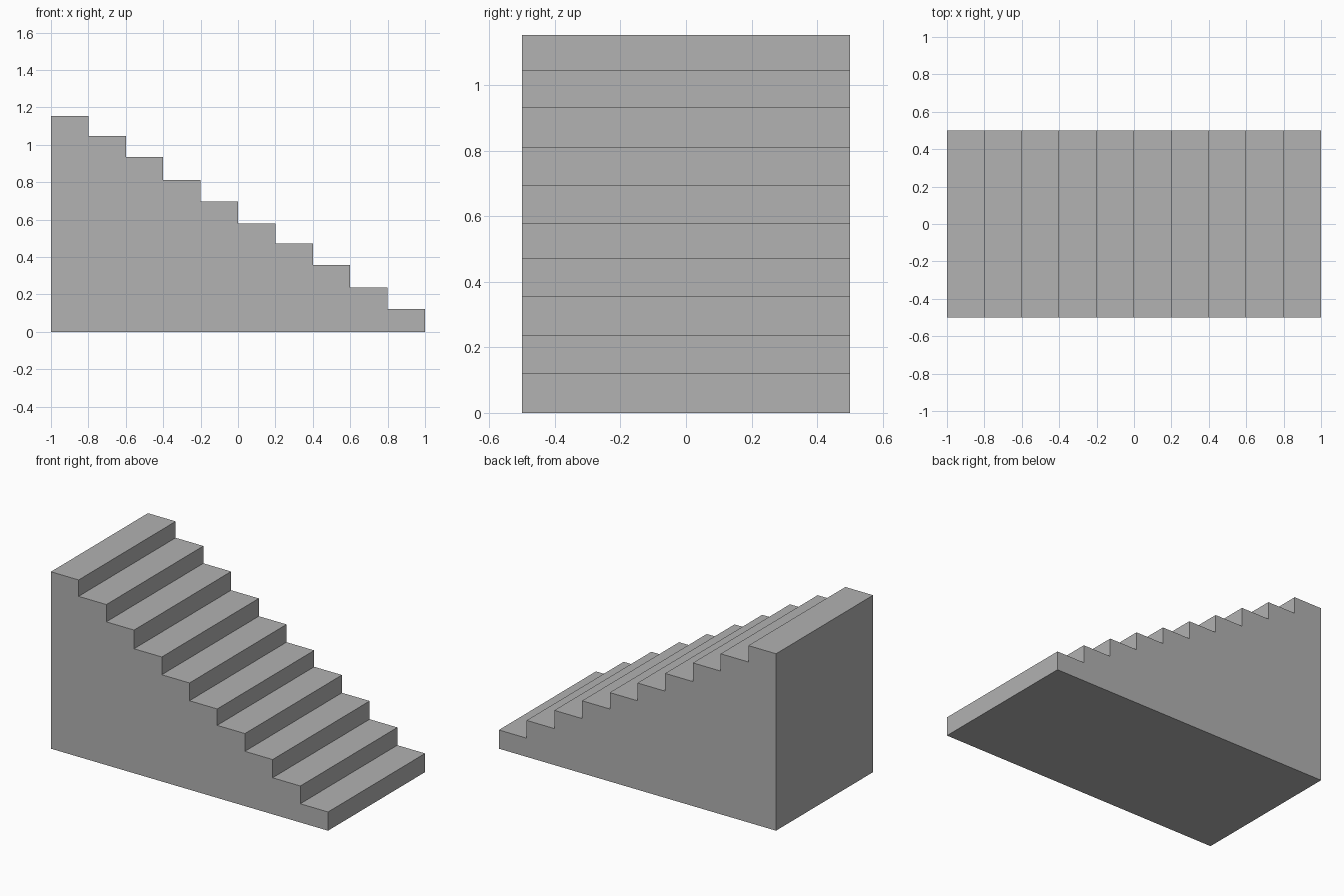
import bpy
import bmesh

cube = bpy.data.objects.get("Cube")
if cube:
    bpy.data.objects.remove(cube, do_unlink=True)

# Plain grey stone
stone = bpy.data.materials.new("grey stone")
stone.use_nodes = True
colour = (0.445, 0.445, 0.445, 1)
stone.diffuse_color = colour
stone.node_tree.nodes["Principled BSDF"].inputs["Base Color"].default_value = colour

# Tread heights, from the lowest step up to the top one
heights = [0.122, 0.238, 0.357, 0.473, 0.58, 0.696, 0.812, 0.934, 1.047, 1.154]
tread = 2 / len(heights)
half_width = 0.5

# Stepped side profile: along the floor, then up the risers and treads
profile = [(-1, 0), (1, 0)]
for i, z in enumerate(heights):
    x = 1 - i * tread
    profile += [(x, z), (x - tread, z)]

# Extrude the profile across the width of the staircase
bm = bmesh.new()
side = bm.faces.new([bm.verts.new((x, -half_width, z)) for x, z in profile])
extruded = bmesh.ops.extrude_face_region(bm, geom=[side], use_keep_orig=True)["geom"]
far_verts = [g for g in extruded if isinstance(g, bmesh.types.BMVert)]
bmesh.ops.translate(bm, verts=far_verts, vec=(0, 2 * half_width, 0))
bmesh.ops.recalc_face_normals(bm, faces=bm.faces)

mesh = bpy.data.meshes.new("staircase")
bm.to_mesh(mesh)
bm.free()
mesh.materials.append(stone)
staircase = bpy.data.objects.new("staircase", mesh)
bpy.context.collection.objects.link(staircase)
